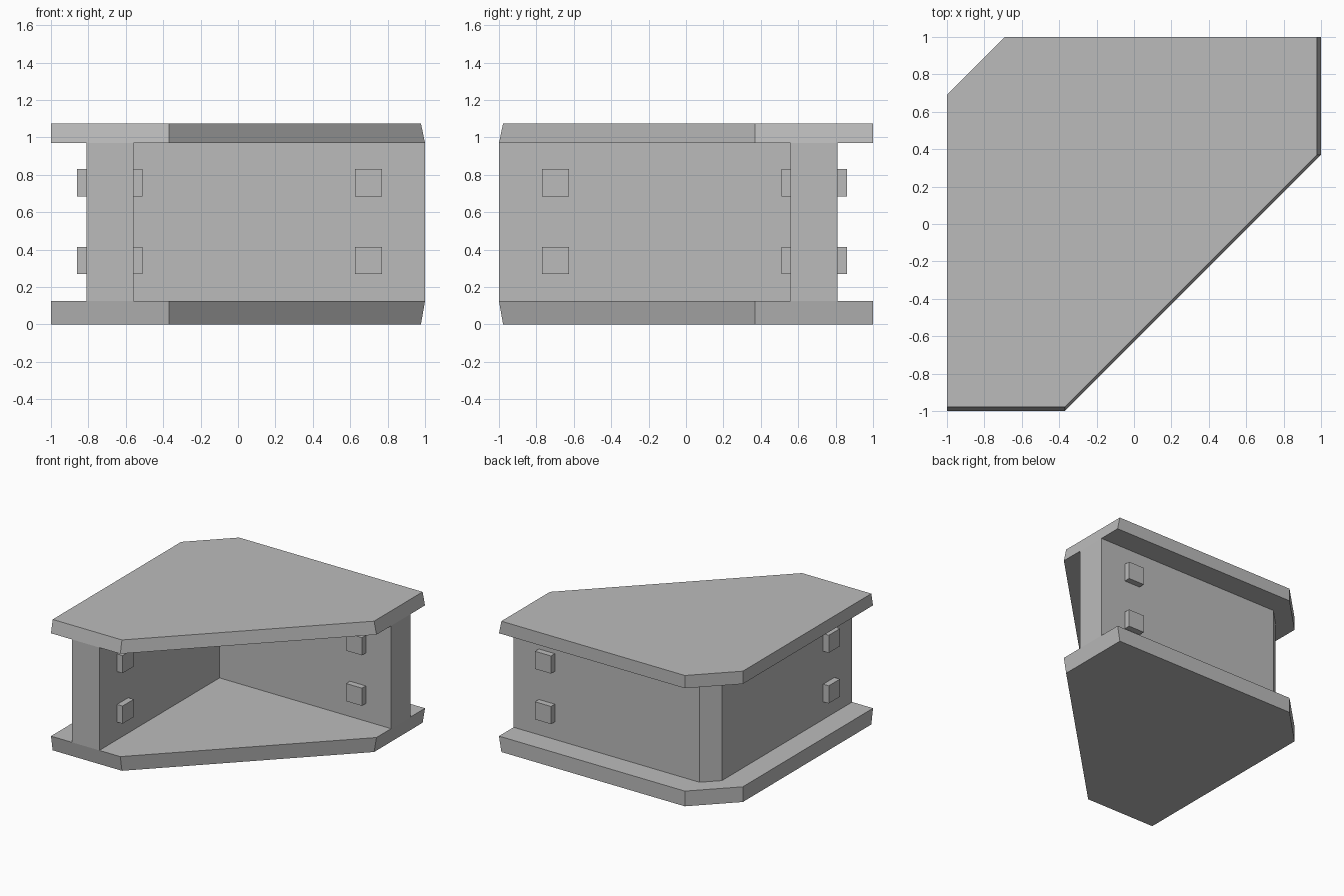
import bpy
import bmesh

cube = bpy.data.objects.get("Cube")
if cube:
    bpy.data.objects.remove(cube, do_unlink=True)

grey = bpy.data.materials.new("plain grey")
grey.use_nodes = True
colour = (0.5, 0.5, 0.5, 1)
grey.diffuse_color = colour
grey.node_tree.nodes["Principled BSDF"].inputs["Base Color"].default_value = colour


def loft(name, lower, upper, z0, z1):
    """Solid between two matching outlines at heights z0 and z1."""
    bm = bmesh.new()
    low = [bm.verts.new((x, y, z0)) for x, y in lower]
    high = [bm.verts.new((x, y, z1)) for x, y in upper]
    bm.faces.new(low)
    bm.faces.new(high)
    for i in range(len(low)):
        j = (i + 1) % len(low)
        bm.faces.new((low[i], low[j], high[j], high[i]))
    bmesh.ops.recalc_face_normals(bm, faces=bm.faces)
    mesh = bpy.data.meshes.new(name)
    bm.to_mesh(mesh)
    bm.free()
    mesh.materials.append(grey)
    obj = bpy.data.objects.new(name, mesh)
    bpy.context.collection.objects.link(obj)
    return obj


def plate_outline(e):
    """Plate shape whose open sides reach out to e."""
    return [(-1, -e), (-0.37, -e), (e, 0.37), (e, 1), (-0.69, 1), (-1, 0.69)]


# Plates with slanted open edges
wide, narrow = plate_outline(1), plate_outline(0.978)
loft("bottom_plate", narrow, wide, 0, 0.125)
loft("top_plate", wide, narrow, 0.97, 1.075)

# L-shaped wall with a chamfered outer corner
wall = [(-0.81, -1), (-0.56, -1), (-0.56, 0.56), (1, 0.56),
        (1, 0.81), (-0.69, 0.81), (-0.81, 0.69)]
loft("corner_wall", wall, wall, 0.125, 0.97)


def bolt(name, x0, x1, y0, y1, z):
    box = [(x0, y0), (x1, y0), (x1, y1), (x0, y1)]
    loft(name, box, box, z, z + 0.145)


# Square bolt heads on both faces of each wall arm
for level, z in (("lower", 0.27), ("upper", 0.685)):
    for side, a, b in (("outer", 0.81, 0.86), ("inner", 0.51, 0.56)):
        bolt(f"back_{side}_{level}_bolt", 0.625, 0.77, a, b, z)
        bolt(f"right_{side}_{level}_bolt", -b, -a, -0.77, -0.625, z)
